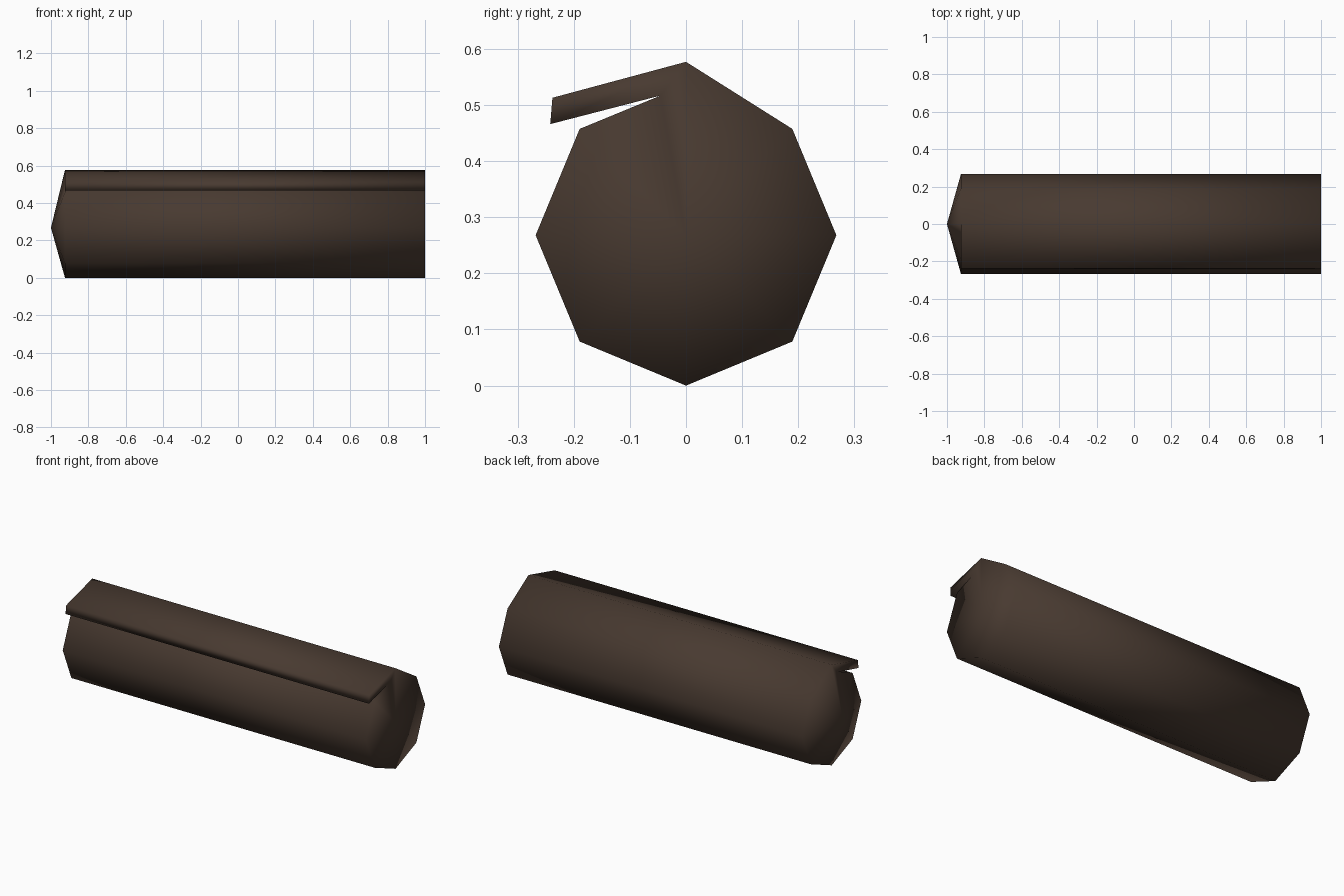
import bpy, bmesh, math

if "Cube" in bpy.data.objects:
    bpy.data.objects.remove(bpy.data.objects["Cube"])

# Colour
mat = bpy.data.materials.new("dark brown cloth")
mat.diffuse_color = (0.065, 0.042, 0.030, 1)
mat.use_nodes = True
mat.node_tree.nodes["Principled BSDF"].inputs["Base Color"].default_value = mat.diffuse_color

# Cross-section (y, z): octagonal roll with a loose flap at the top
R, CZ = 0.268, 0.268
ring = [(R * math.cos(math.radians(a)), CZ + R * math.sin(math.radians(a)))
        for a in range(135, 406, 45)]
notch, top = (-0.045, 0.517), (0.0, 0.577)
flap = [(-0.238, 0.513), (-0.242, 0.466)]
profile = [top] + flap + [notch] + ring

bm = bmesh.new()
left = [bm.verts.new((-0.925, y, z)) for y, z in profile]
right = [bm.verts.new((1.0, y, z)) for y, z in profile]
n = len(profile)

# Long sides
for i in range(n):
    j = (i + 1) % n
    bm.faces.new((left[i], left[j], right[j], right[i]))

# Ends: bulging on the left, flat on the right, plus the flap ends
for verts, apex_x in ((left, -1.0), (right, 1.0)):
    apex = bm.verts.new((apex_x, 0, CZ))
    bm.faces.new(verts[:4])
    rim = [verts[0]] + verts[3:]
    for i, v in enumerate(rim):
        bm.faces.new((v, rim[(i + 1) % len(rim)], apex))

bmesh.ops.recalc_face_normals(bm, faces=bm.faces)
for f in bm.faces:
    f.smooth = True
mesh = bpy.data.meshes.new("rolled_blanket")
bm.to_mesh(mesh)
bm.free()
mesh.materials.append(mat)
obj = bpy.data.objects.new("rolled_blanket", mesh)
bpy.context.collection.objects.link(obj)
